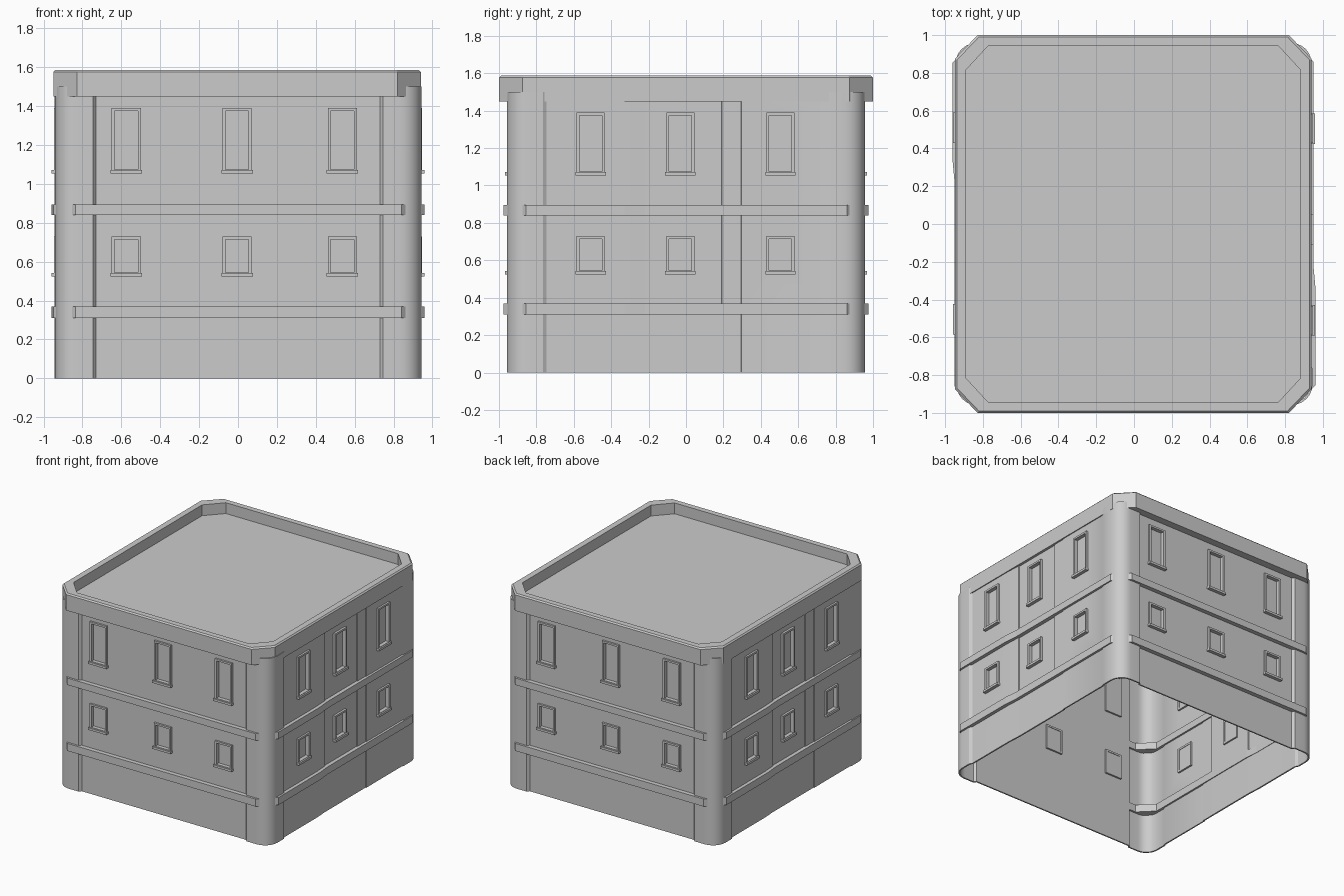
import bpy, bmesh, math
from mathutils import Matrix, Vector

if "Cube" in bpy.data.objects:
    bpy.data.objects.remove(bpy.data.objects["Cube"], do_unlink=True)

grey = bpy.data.materials.new("plain grey")
grey.use_nodes = True
grey.diffuse_color = (0.6, 0.6, 0.6, 1)
grey.node_tree.nodes["Principled BSDF"].inputs["Base Color"].default_value = (0.6, 0.6, 0.6, 1)


def make(name, bm):
    mesh = bpy.data.meshes.new(name)
    bm.to_mesh(mesh)
    bm.free()
    mesh.materials.append(grey)
    ob = bpy.data.objects.new(name, mesh)
    bpy.context.collection.objects.link(ob)
    return ob


def activate(ob):
    bpy.ops.object.select_all(action="DESELECT")
    ob.select_set(True)
    bpy.context.view_layer.objects.active = ob


def both_halves(half):
    """Complete an outline by turning it half way round."""
    return half + [(-x, -y) for x, y in half]


def arc(cx, cy, rx, ry, start, steps=6):
    return [(cx + rx * math.cos(a), cy + ry * math.sin(a))
            for a in (math.radians(start + 90 * i / steps) for i in range(steps + 1))]


def loft(bm, loops, closed=False):
    """Skin successive (outline, z) loops with quads."""
    rows = [[bm.verts.new((x, y, z)) for x, y in pts] for pts, z in loops]
    if closed:
        rows.append(rows[0])
    for a, b in zip(rows, rows[1:]):
        n = len(a)
        for i in range(n):
            j = (i + 1) % n
            bm.faces.new((a[i], a[j], b[j], b[i]))


def box(bm, lo, hi):
    size = Vector(hi) - Vector(lo)
    mid = (Vector(hi) + Vector(lo)) / 2
    return bmesh.ops.create_cube(bm, size=1, matrix=Matrix.Translation(mid) @ Matrix.Diagonal((*size, 1)))


# Wall outline: projecting rounded corners and stepped side bays
def wall_outline(bay):
    half = [(-0.745, -0.958), (-0.73, -0.94), (0.73, -0.94), (0.745, -0.958)]
    half += arc(0.835, -0.85, 0.11, 0.108, -90)
    half += [(0.945, -0.765), (0.932, -0.745), (0.932, -0.33), (0.926, -0.22),
             (bay, -0.218), (bay, 0.19), (0.926, 0.192), (0.926, 0.295),
             (0.932, 0.297), (0.932, 0.745), (0.94, 0.765)]
    half += arc(0.835, 0.85, 0.105, 0.108, 0)
    return both_halves(half)


def wall(name, bay, z0, z1):
    bm = bmesh.new()
    loft(bm, [(wall_outline(bay), z0), (wall_outline(bay), z1)])
    ob = make(name, bm)
    mod = ob.modifiers.new("thickness", "SOLIDIFY")
    mod.thickness = 0.012
    mod.offset = -1
    activate(ob)
    bpy.ops.object.modifier_apply(modifier=mod.name)
    return ob


ground_wall = wall("ground_wall", 0.926, 0, 0.34)
upper_wall = wall("upper_wall", 0.919, 0.34, 1.5)

# Window layout: turn about z, position along wall, wall distance
layout = []
for turn in (0, 180):
    layout += [(turn, u, 0.94) for u in (-0.575, -0.005, 0.537)]
    layout += [(turn + 90, u, d) for u, d in ((-0.51, 0.932), (-0.03, 0.922), (0.505, 0.932))]
storeys = [("lower", 0.53, 0.73), ("upper", 1.06, 1.39)]
HALF = 0.075
RIM = 0.015

# Openings cut through the upper wall
cutters = bmesh.new()
for turn, u, d in layout:
    for _, z0, z1 in storeys:
        new = box(cutters, (u - HALF + 0.004, -d - 0.06, z0 + 0.004), (u + HALF - 0.004, -d + 0.06, z1 - 0.004))
        bmesh.ops.rotate(cutters, verts=new["verts"], matrix=Matrix.Rotation(math.radians(turn), 3, "Z"))
cutter = make("window_cutter", cutters)
cutter.hide_render = True
cut = upper_wall.modifiers.new("openings", "BOOLEAN")
cut.operation = "DIFFERENCE"
cut.solver = "EXACT"
cut.object = cutter
activate(upper_wall)
bpy.ops.object.modifier_apply(modifier=cut.name)
bpy.data.objects.remove(cutter, do_unlink=True)
for ob in (ground_wall, upper_wall):
    activate(ob)
    bpy.ops.object.shade_smooth_by_angle(angle=math.radians(25))


# Windows: frame, recessed pane and sill
def window(name, turn, u, d, z0, z1):
    bm = bmesh.new()
    front, back = -d - 0.015, -d + 0.025
    a, b = u - HALF, u + HALF
    box(bm, (a, front, z0), (a + RIM, back, z1))
    box(bm, (b - RIM, front, z0), (b, back, z1))
    box(bm, (a + RIM, front, z1 - RIM), (b - RIM, back, z1))
    box(bm, (a + RIM, front, z0), (b - RIM, back, z0 + RIM))
    box(bm, (a + RIM, back - 0.01, z0 + RIM), (b - RIM, back - 0.004, z1 - RIM))
    box(bm, (a - 0.006, front - 0.012, z0 - 0.006), (b + 0.006, -d, z0 + 0.012))
    bmesh.ops.rotate(bm, verts=bm.verts, matrix=Matrix.Rotation(math.radians(turn), 3, "Z"))
    make(name, bm)


for i, (turn, u, d) in enumerate(layout):
    for storey, z0, z1 in storeys:
        window(f"{storey}_window_{i + 1}", turn, u, d, z0, z1)


# String courses following the wall, with chamfered corners
def course(name, z0, z1):
    outer = both_halves([(-0.835, -0.975), (0.84, -0.975), (0.96, -0.855), (0.96, -0.33),
                         (0.95, -0.22), (0.95, 0.86)])
    inner = [(x * 0.955, y * 0.955) for x, y in outer]
    bm = bmesh.new()
    loft(bm, [(outer, z0), (outer, z1), (inner, z1), (inner, z0)], closed=True)
    make(name, bm)


course("lower_course", 0.31, 0.37)
course("upper_course", 0.84, 0.895)


# Roof parapet and sunken roof deck
def octagon(w, d, cx, cy):
    return [(x - 0.004, y) for x, y in both_halves(
        [(-w + cx, -d), (w - cx, -d), (w, -d + cy), (w, d - cy)])]


rim_out = octagon(0.944, 1.0, 0.12, 0.125)
rim_top = octagon(0.934, 0.99, 0.117, 0.122)
rim_in = octagon(0.886, 0.945, 0.12, 0.13)
soffit = octagon(0.9, 0.915, 0.12, 0.13)
bm = bmesh.new()
loft(bm, [(soffit, 1.45), (rim_out, 1.45), (rim_out, 1.577), (rim_top, 1.587), (rim_in, 1.587), (rim_in, 1.5)])
make("roof_parapet", bm)

bm = bmesh.new()
bm.faces.new([bm.verts.new((x, y, 1.5)) for x, y in octagon(0.89, 0.949, 0.12, 0.13)])
make("roof_deck", bm)
